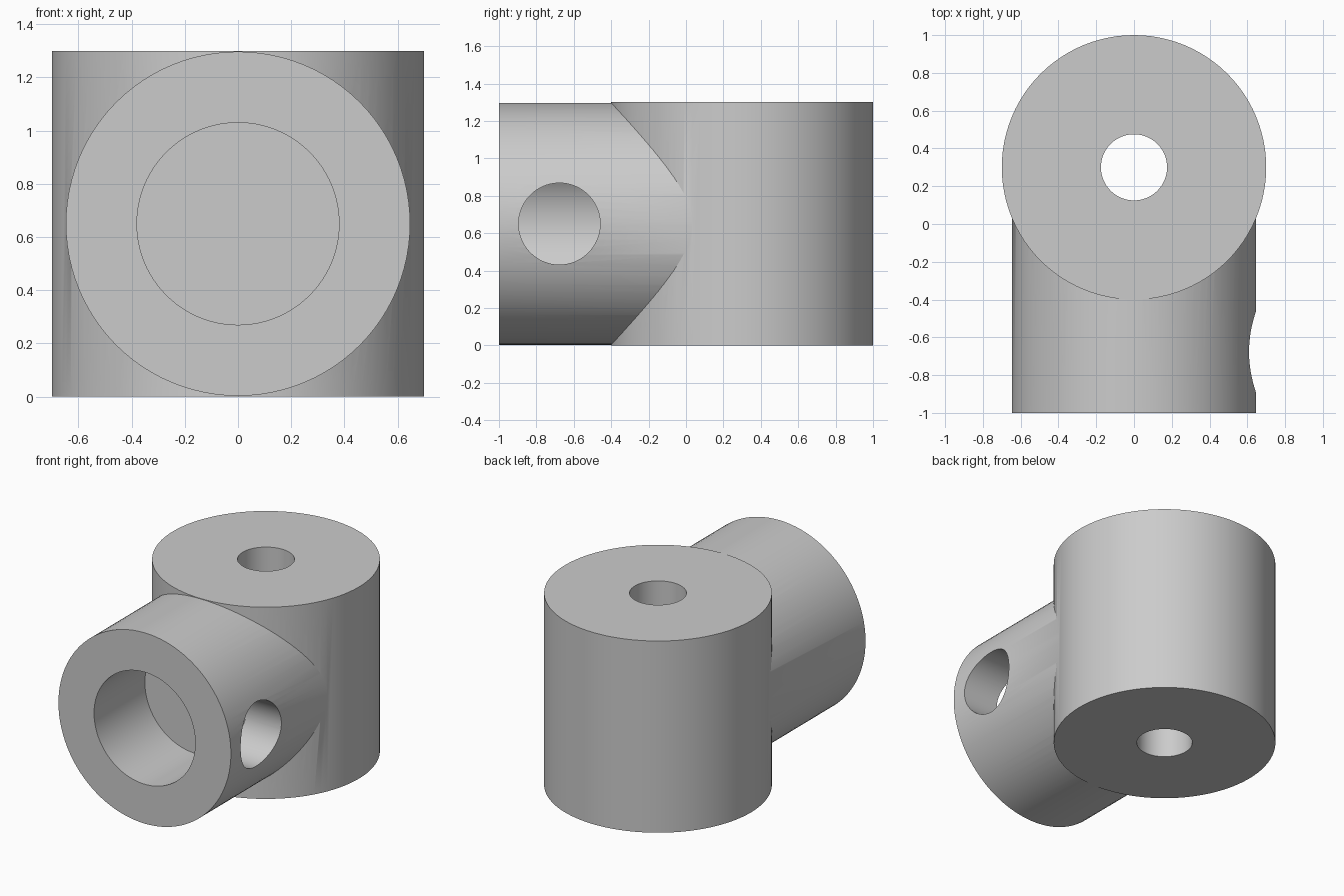
import bpy
from math import pi

if "Cube" in bpy.data.objects:
    bpy.data.objects.remove(bpy.data.objects["Cube"])

MID = 0.65  # height of the horizontal axis


def cylinder(name, radius, start, end, axis, centre):
    """Cylinder running from start to end along axis, through centre."""
    i = "XYZ".index(axis)
    loc = list(centre)
    loc[i] = (start + end) / 2
    rot = {"X": (0, pi / 2, 0), "Y": (pi / 2, 0, 0), "Z": (0, 0, 0)}[axis]
    bpy.ops.mesh.primitive_cylinder_add(vertices=96, radius=radius,
                                        depth=end - start, location=loc, rotation=rot)
    ob = bpy.context.object
    ob.name = name
    return ob


def combine(target, tool, operation):
    """Apply a boolean and discard the tool object."""
    mod = target.modifiers.new(operation.lower(), "BOOLEAN")
    mod.operation = operation
    mod.solver = "EXACT"
    mod.object = tool
    bpy.context.view_layer.objects.active = target
    bpy.ops.object.modifier_apply(modifier=mod.name)
    bpy.data.objects.remove(tool, do_unlink=True)


# Upright drum with the horizontal socket merged into its front
body = cylinder("clamp_body", 0.70, 0, 1.30, "Z", (0, 0.30, 0))
combine(body, cylinder("socket", 0.647, -1.0, 0.30, "Y", (0, 0, MID)), "UNION")

# Vertical through hole, blind front bore, side set-screw hole (right only)
combine(body, cylinder("rod_hole", 0.175, -0.2, 1.5, "Z", (0, 0.30, 0)), "DIFFERENCE")
combine(body, cylinder("front_bore", 0.38, -1.2, -0.455, "Y", (0, 0, MID)), "DIFFERENCE")
combine(body, cylinder("screw_hole", 0.218, 0.0, 0.9, "X", (0, -0.677, MID)), "DIFFERENCE")

# Smooth curved walls, crisp edges
bpy.ops.object.select_all(action="DESELECT")
body.select_set(True)
bpy.context.view_layer.objects.active = body
bpy.ops.object.transform_apply(location=True, rotation=True, scale=True)
bpy.ops.object.shade_smooth_by_angle(angle=pi / 6)
